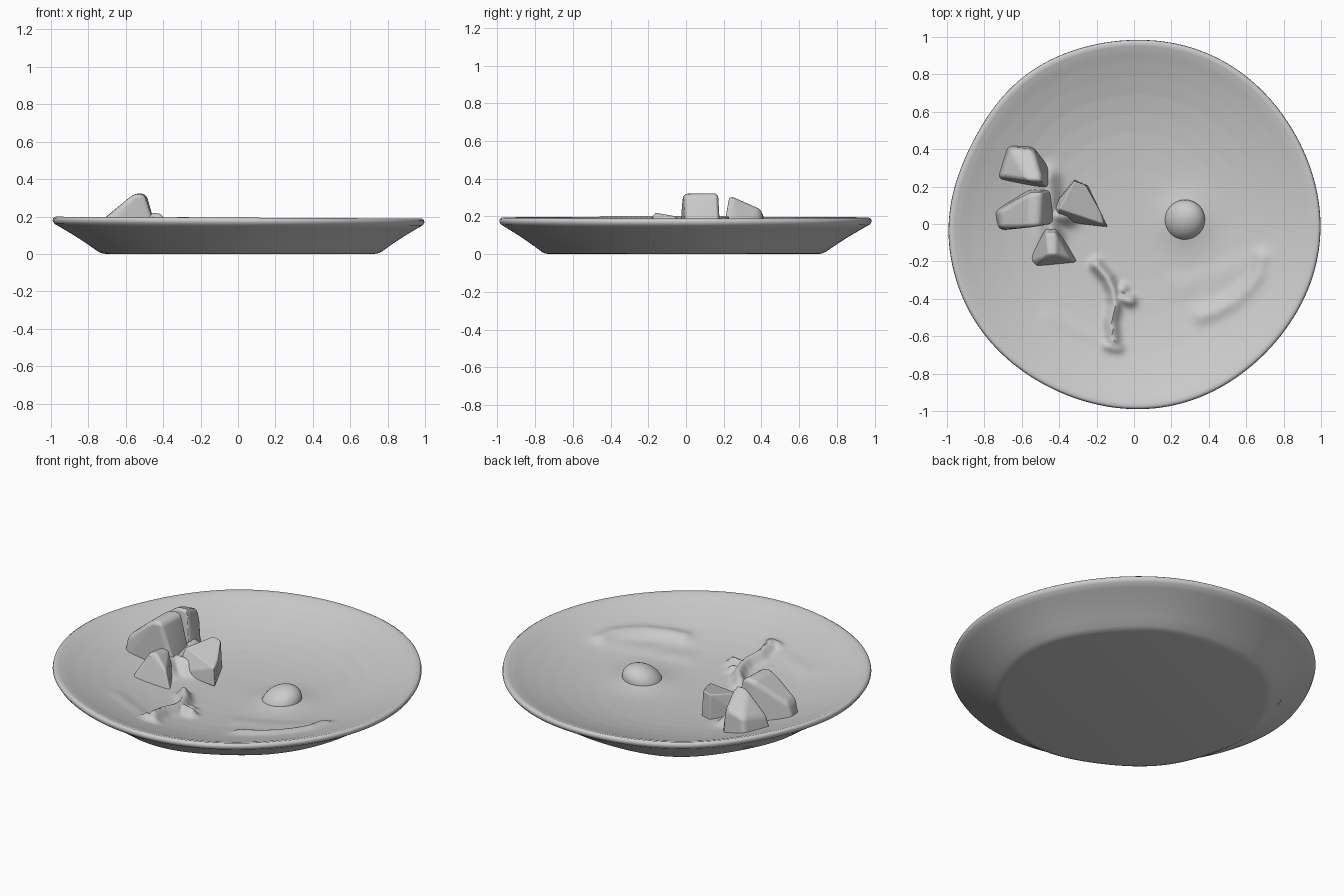
import bpy, bmesh, math
from mathutils import Vector, geometry

if "Cube" in bpy.data.objects:
    bpy.data.objects.remove(bpy.data.objects["Cube"])

SEGS, RINGS = 224, 84

# Bowl of the plate: radius, height
BOWL = [(0, .040), (.1, .040), (.2, .042), (.3, .046), (.4, .053), (.5, .063), (.6, .079),
        (.7, .101), (.8, .130), (.88, .157), (.94, .180), (.97, .189), (1, .190)]

# Soft ridges of leftover sauce: path, width, height
RIDGES = [
    ([(-.20, -.22), (-.14, -.29), (-.11, -.36), (-.10, -.43), (-.12, -.52), (-.11, -.63)],
     .032, .055),
    ([(-.11, -.39), (-.02, -.41)], .032, .045),
    ([(-.11, -.36), (-.06, -.35)], .03, .03),
    ([(-.14, -.65), (-.09, -.66)], .032, .035),
    ([(-.45, -.50), (-.28, -.57), (-.13, -.64)], .05, .006),
    ([(.36, -.49), (.45, -.46), (.54, -.41), (.61, -.34), (.66, -.27), (.68, -.18)], .045, .022),
    ([(.24, -.33), (.42, -.28), (.55, -.23), (.66, -.18)], .06, .006),
    ([(-.46, .24), (-.45, .14), (-.45, .05), (-.44, -.05)], .055, .07),
    ([(-.45, .04), (-.36, .05)], .055, .07),
    ([(.27, .02), (.271, .02)], .14, .035),
]


def bowl_height(t):
    for (a, za), (b, zb) in zip(BOWL, BOWL[1:]):
        if t <= b:
            return za + (zb - za) * (t - a) / (b - a)
    return BOWL[-1][1]


def path_dist(p, pts):
    best = 9.0
    for a, b in zip(pts, pts[1:]):
        a, b = Vector(a), Vector(b)
        t = geometry.intersect_point_line(p, a, b)[1]
        best = min(best, (p - a.lerp(b, min(1, max(0, t)))).length)
    return best


def bump(x, y):
    p = Vector((x, y))
    return max(h * math.exp(-(path_dist(p, pts) / w) ** 2) for pts, w, h in RIDGES)


def outline(a):
    # Hand-made, slightly uneven rim
    return (.990 + .003 * math.cos(2 * a) + .005 * math.cos(5 * a + .6)
            + .006 * math.exp(-((a - 3.14) / .3) ** 2)
            - .026 * math.exp(-((a - 2.62) / .38) ** 2))


def finish(name, bm):
    bmesh.ops.recalc_face_normals(bm, faces=bm.faces)
    me = bpy.data.meshes.new(name)
    bm.to_mesh(me)
    bm.free()
    ob = bpy.data.objects.new(name, me)
    bpy.context.collection.objects.link(ob)
    for f in me.polygons:
        f.use_smooth = True
    return ob


def make_plate():
    bm = bmesh.new()
    rings = []
    angles = [2 * math.pi * i / SEGS for i in range(SEGS)]
    # Upper surface
    for j in range(1, RINGS + 1):
        t = .965 * j / RINGS
        ring = []
        for a in angles:
            r = t * outline(a)
            x, y = r * math.cos(a), r * math.sin(a)
            z = bowl_height(t) - .005 * x * t + bump(x, y)
            ring.append(bm.verts.new((x, y, z)))
        rings.append(ring)
    # Rolled rim, sloping wall and foot
    wall = [(.985, .194), (.997, .186), (1, .173), (.99, .157), (.96, .140),
            (.88, .092), (.81, .046), (.765, .014), (.745, .004), (.72, 0)]
    for t, z in wall:
        ring = []
        for a in angles:
            k = max(0, (1 - t) / .275)
            wob = (.010 * math.sin(3 * a + 1) + .006 * math.sin(7 * a)) * k
            r = t * outline(a) + wob
            x, y = r * math.cos(a), r * math.sin(a)
            ring.append(bm.verts.new((x, y, z - .005 * x * z / .19)))
        rings.append(ring)
    for a, b in zip(rings, rings[1:]):
        for i in range(SEGS):
            n = (i + 1) % SEGS
            bm.faces.new((a[i], a[n], b[n], b[i]))
    centre = bm.verts.new((0, 0, BOWL[0][1]))
    for i in range(SEGS):
        bm.faces.new((centre, rings[0][i], rings[0][(i + 1) % SEGS]))
    bm.faces.new(rings[-1])
    ob = finish("plate", bm)
    ob.data.set_sharp_from_angle(angle=math.radians(60))


def make_chunk(name, base, top):
    # Cut food piece: hull of a footprint and its top corners, edges softened
    bm = bmesh.new()
    c = sum((Vector(p) for p in base), Vector((0, 0))) / len(base)
    for p in base:
        q = c + (Vector(p) - c) * 1.06
        bm.verts.new((q.x, q.y, .04))
    for p in top:
        bm.verts.new(p)
    bmesh.ops.convex_hull(bm, input=bm.verts[:])
    loose = [v for v in bm.verts if not v.link_faces]
    bmesh.ops.delete(bm, geom=loose, context='VERTS')
    bmesh.ops.dissolve_limit(bm, angle_limit=math.radians(9),
                             verts=bm.verts[:], edges=bm.edges[:])
    ob = finish(name, bm)
    bev = ob.modifiers.new("soft_edges", 'BEVEL')
    bev.width, bev.segments = .024, 4
    bev.limit_method = 'ANGLE'
    bev.angle_limit = math.radians(15)
    ob.modifiers.new("even_shading", 'WEIGHTED_NORMAL')


make_plate()

make_chunk("food_chunk_back",
           [(-.74, .24), (-.68, .42), (-.54, .41), (-.45, .29), (-.45, .19), (-.54, .20)],
           [(-.56, .23, .31), (-.49, .23, .31), (-.66, .41, .22), (-.54, .40, .24),
            (-.71, .25, .19)])
make_chunk("food_chunk_left",
           [(-.75, .07), (-.56, .18), (-.44, .18), (-.42, .01), (-.72, -.03)],
           [(-.56, -.02, .32), (-.50, -.01, .32), (-.55, .17, .325), (-.49, .17, .32),
            (-.72, .07, .19), (-.71, -.02, .19)])
make_chunk("food_chunk_right",
           [(-.43, .09), (-.32, .23), (-.25, .20), (-.15, -.01), (-.41, .02)],
           [(-.32, .23, .20), (-.26, .21, .20), (-.16, .00, .14), (-.18, .07, .15),
            (-.40, .08, .17)])
make_chunk("food_chunk_front",
           [(-.47, -.01), (-.42, -.01), (-.31, -.20), (-.53, -.23), (-.56, -.20)],
           [(-.47, -.05, .20), (-.42, -.05, .20), (-.46, -.17, .22), (-.42, -.16, .22),
            (-.34, -.19, .14)])

# Round berry half sunk in the bowl
bm = bmesh.new()
bmesh.ops.create_uvsphere(bm, u_segments=32, v_segments=20, radius=1)
for v in bm.verts:
    k = max(0, v.co.z)
    v.co = Vector((.27 + .108 * v.co.x + .02 * k, .02 + .108 * v.co.y + .02 * k,
                   .05 + (.093 if v.co.z > 0 else .02) * v.co.z))
finish("round_berry", bm)
